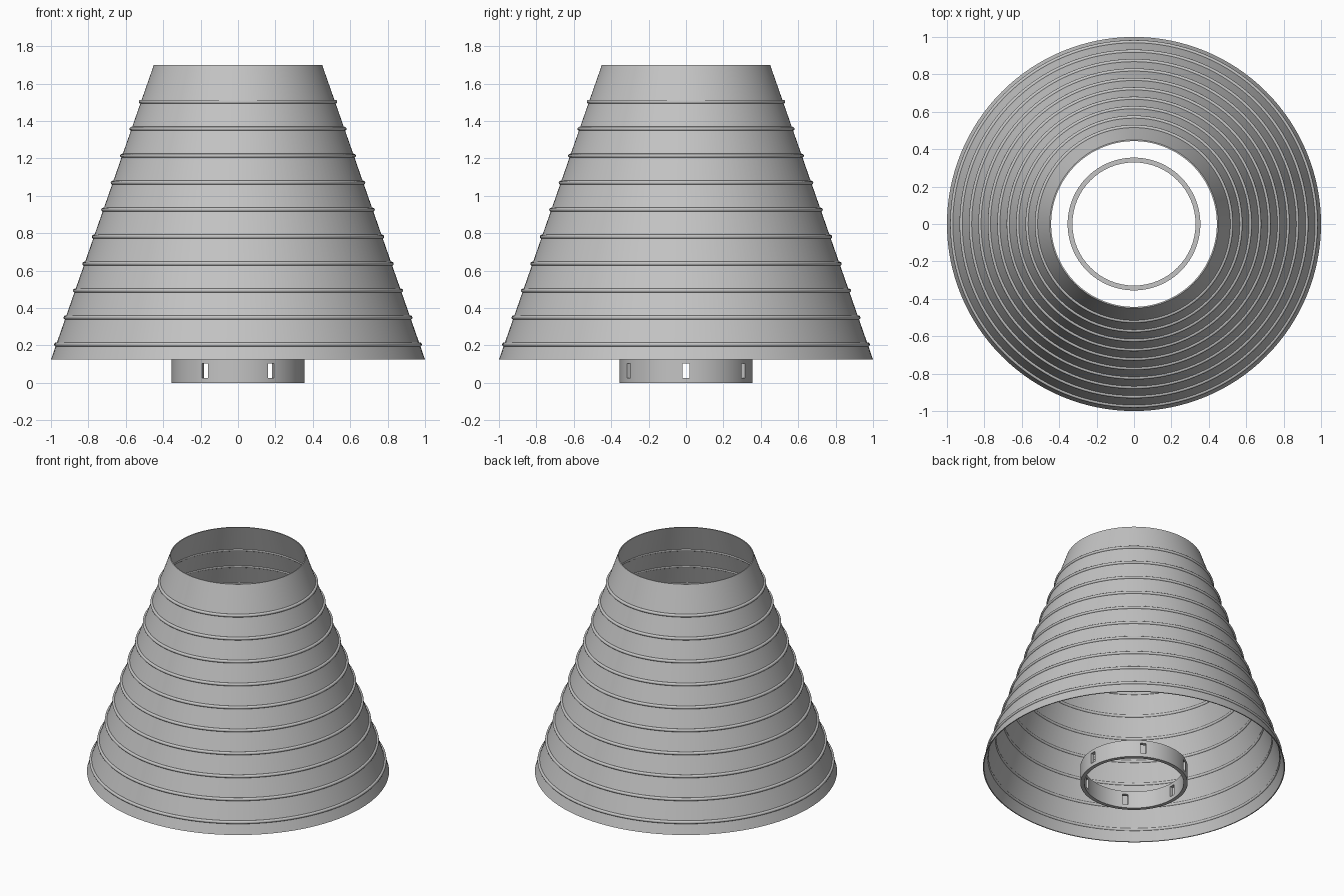
import bpy, bmesh, math
from mathutils import Matrix, Vector

cube = bpy.data.objects.get("Cube")
if cube:
    bpy.data.objects.remove(cube, do_unlink=True)

grey = bpy.data.materials.new("plain grey")
grey.use_nodes = True
COLOUR = (0.55, 0.55, 0.55, 1)
grey.diffuse_color = COLOUR
grey.node_tree.nodes["Principled BSDF"].inputs["Base Color"].default_value = COLOUR

BASE_Z, TOP_Z = 0.125, 1.7
BASE_R, TOP_R = 1.0, 0.45
WALL = 0.007


def add_object(name, bm):
    bmesh.ops.recalc_face_normals(bm, faces=bm.faces)
    mesh = bpy.data.meshes.new(name)
    bm.to_mesh(mesh)
    bm.free()
    mesh.materials.append(grey)
    obj = bpy.data.objects.new(name, mesh)
    bpy.context.collection.objects.link(obj)
    return obj


def select_only(obj):
    bpy.ops.object.select_all(action='DESELECT')
    obj.select_set(True)
    bpy.context.view_layer.objects.active = obj


def smooth(obj):
    select_only(obj)
    bpy.ops.object.shade_smooth_by_angle(angle=math.radians(40))


def lathe(name, profile, segments=128):
    """Revolve a closed (radius, height) profile around z."""
    bm = bmesh.new()
    loops = []
    for i in range(segments):
        a = math.tau * i / segments
        loops.append([bm.verts.new((r * math.cos(a), r * math.sin(a), z))
                      for r, z in profile])
    count = len(profile)
    for i, loop in enumerate(loops):
        nxt = loops[(i + 1) % segments]
        for j in range(count):
            k = (j + 1) % count
            bm.faces.new((loop[j], nxt[j], nxt[k], loop[k]))
    return add_object(name, bm)


def cone_radius(z):
    return BASE_R + (TOP_R - BASE_R) * (z - BASE_Z) / (TOP_Z - BASE_Z)


# Thin conical shade, open at both ends
shade = lathe("shade_wall", [(BASE_R, BASE_Z), (TOP_R, TOP_Z),
                             (TOP_R - WALL, TOP_Z), (BASE_R - WALL, BASE_Z)])
smooth(shade)

# Round hoops set into the wall
HOOPS, HOOP_R = 10, 0.011
for n in range(HOOPS):
    z = 0.205 + n * 0.1442
    r = cone_radius(z)
    section = [(r + HOOP_R * math.cos(math.tau * k / 12),
                z + HOOP_R * math.sin(math.tau * k / 12)) for k in range(12)]
    smooth(lathe(f"hoop_{n + 1}", section))

# Fitting collar below the shade
OUTER, INNER = 0.355, 0.329
collar = lathe("fitting_collar", [(OUTER, 0), (OUTER, BASE_Z),
                                  (INNER, BASE_Z), (INNER, 0)])

# Six upright slots through the collar
bm = bmesh.new()
for n in range(6):
    place = (Matrix.Rotation(math.tau * n / 6, 4, 'Z')
             @ Matrix.Translation(Vector((0.342, 0, 0.065)))
             @ Matrix.Diagonal((0.1, 0.038, 0.076, 1)))
    bmesh.ops.create_cube(bm, size=1, matrix=place)
cutter = add_object("slot_cutter", bm)
cutter.hide_render = True
cut = collar.modifiers.new("slots", 'BOOLEAN')
cut.operation = 'DIFFERENCE'
cut.solver = 'EXACT'
cut.object = cutter
select_only(collar)
bpy.ops.object.modifier_apply(modifier=cut.name)
bpy.data.objects.remove(cutter, do_unlink=True)
smooth(collar)
